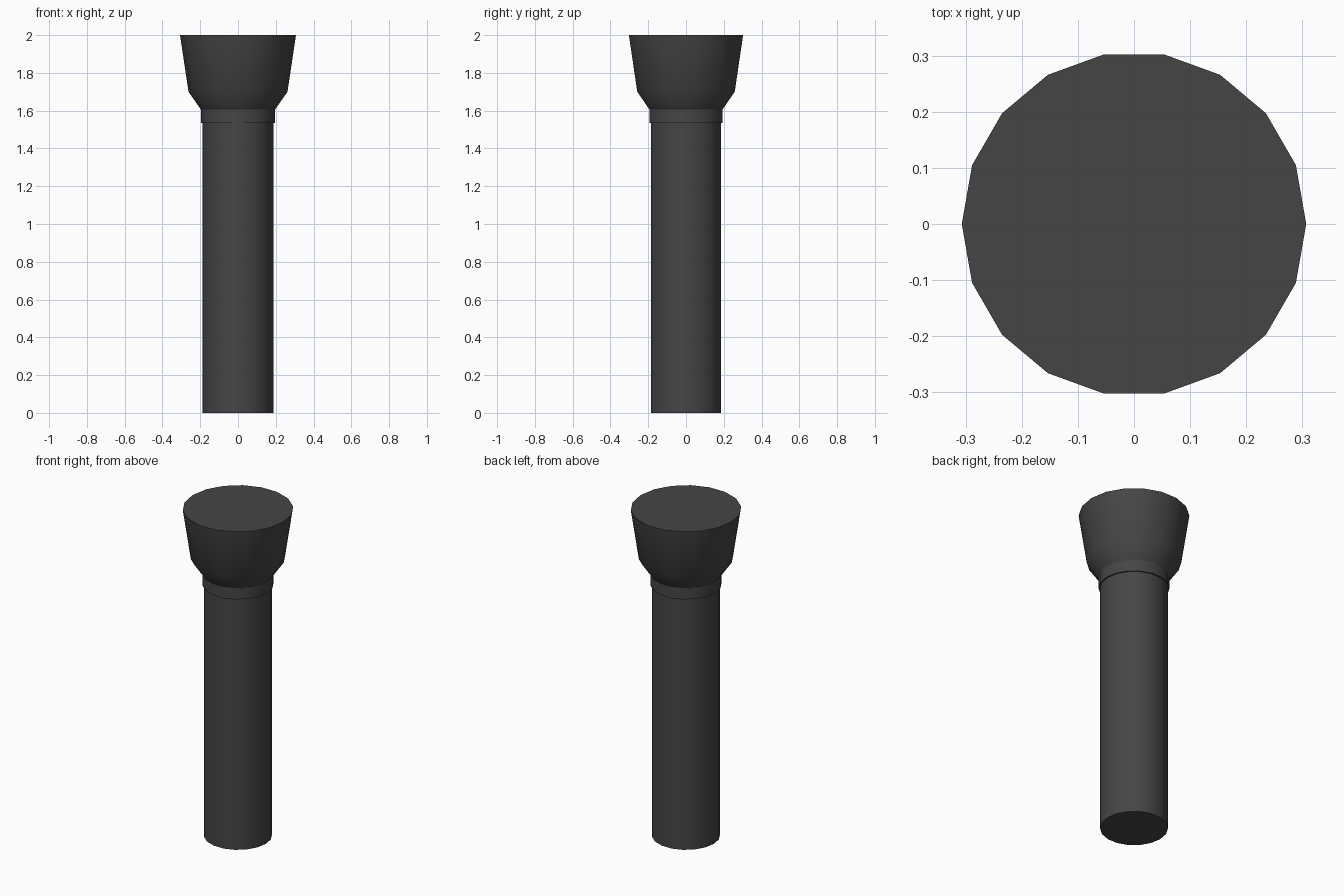
import bpy, bmesh, math

if "Cube" in bpy.data.objects:
    bpy.data.objects.remove(bpy.data.objects["Cube"])

SIDES = 18

# one dark grey plastic for the whole torch
mat = bpy.data.materials.new("dark_grey")
mat.diffuse_color = (0.06, 0.06, 0.06, 1)
mat.use_nodes = True
mat.node_tree.nodes["Principled BSDF"].inputs["Base Color"].default_value = mat.diffuse_color


def lathe(name, profile):
    """Closed solid of revolution from (radius, height) points, bottom to top."""
    bm = bmesh.new()
    rings = []
    for r, z in profile:
        rings.append([bm.verts.new((r * math.cos(2 * math.pi * i / SIDES),
                                    r * math.sin(2 * math.pi * i / SIDES), z))
                      for i in range(SIDES)])
    for low, high in zip(rings, rings[1:]):
        for i in range(SIDES):
            j = (i + 1) % SIDES
            bm.faces.new((low[i], low[j], high[j], high[i]))
    bm.faces.new(rings[0][::-1])
    bm.faces.new(rings[-1])
    mesh = bpy.data.meshes.new(name)
    bm.to_mesh(mesh)
    bm.free()
    mesh.materials.append(mat)
    ob = bpy.data.objects.new(name, mesh)
    bpy.context.collection.objects.link(ob)
    bpy.ops.object.select_all(action='DESELECT')
    ob.select_set(True)
    bpy.context.view_layer.objects.active = ob
    bpy.ops.object.shade_smooth_by_angle(angle=math.radians(35))
    return ob


# long grip, slim collar, flared lamp head
lathe("handle", [(0.189, 0), (0.189, 1.54)])
lathe("collar", [(0.197, 1.535), (0.197, 1.605)])
lathe("lamp_head", [(0.192, 1.6), (0.262, 1.7), (0.307, 2.0)])
